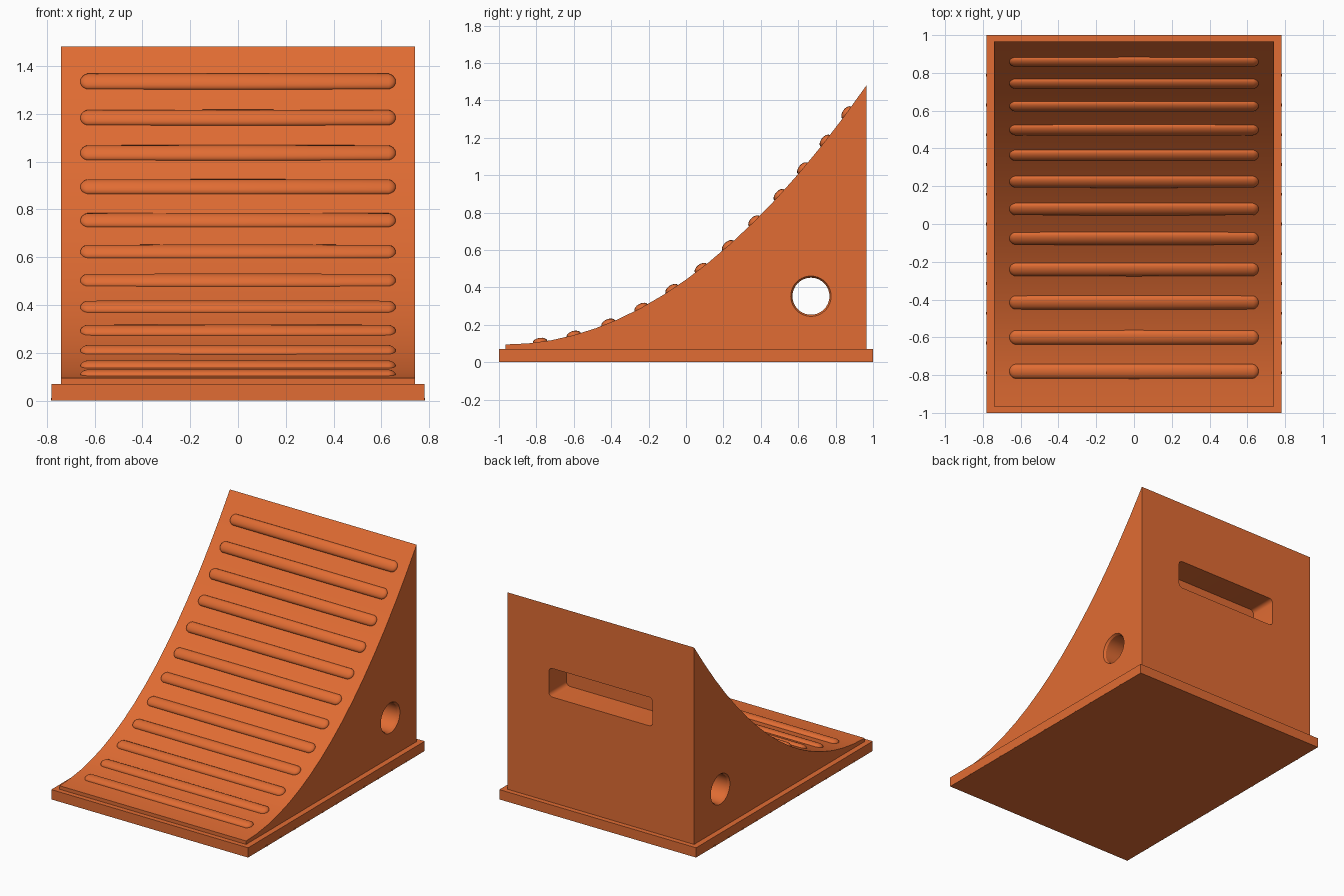
import bpy
import bmesh
import math
from mathutils import Matrix, Vector

if "Cube" in bpy.data.objects:
    bpy.data.objects.remove(bpy.data.objects["Cube"], do_unlink=True)

orange = bpy.data.materials.new("safety orange")
orange.use_nodes = True
COLOUR = (0.75, 0.15, 0.033, 1)
orange.diffuse_color = COLOUR
orange.node_tree.nodes["Principled BSDF"].inputs["Base Color"].default_value = COLOUR

HALF_W, HALF_L, LIP, CURVE = 0.74, 0.965, 0.095, 0.372


def ramp_z(y):
    """Height of the parabolic ramp."""
    return LIP + CURVE * (y + HALF_L) ** 2


def finish(bm, name):
    bmesh.ops.recalc_face_normals(bm, faces=bm.faces)
    mesh = bpy.data.meshes.new(name)
    bm.to_mesh(mesh)
    bm.free()
    mesh.materials.append(orange)
    obj = bpy.data.objects.new(name, mesh)
    bpy.context.collection.objects.link(obj)
    return obj


def smooth(obj, angle=30):
    bpy.ops.object.select_all(action="DESELECT")
    obj.select_set(True)
    bpy.context.view_layer.objects.active = obj
    bpy.ops.object.shade_smooth_by_angle(angle=math.radians(angle))


def add_box(bm, low, high):
    low, high = Vector(low), Vector(high)
    matrix = Matrix.Translation((low + high) / 2) @ Matrix.Diagonal((*(high - low), 1))
    return bmesh.ops.create_cube(bm, size=1, matrix=matrix)["verts"]


def cut(obj, cutter):
    cutter.hide_render = True
    mod = obj.modifiers.new("cut", "BOOLEAN")
    mod.operation, mod.solver, mod.object = "DIFFERENCE", "EXACT", cutter
    bpy.context.view_layer.objects.active = obj
    bpy.ops.object.modifier_apply(modifier=mod.name)
    bpy.data.objects.remove(cutter, do_unlink=True)


# Flat base plate
bm = bmesh.new()
add_box(bm, (-0.78, -1, 0), (0.78, 1, 0.07))
finish(bm, "base_plate")

# Small tread strips whose ends show along the base sides
bm = bmesh.new()
for i in range(-5, 6):
    y = i * 0.1575
    add_box(bm, (-0.783, y - 0.007, 0.0005), (0.783, y + 0.007, 0.01))
finish(bm, "tread_strips")

# Curved wedge body, extruded across the width
bm = bmesh.new()
STEPS = 16
ys = [-HALF_L + 2 * HALF_L * i / STEPS for i in range(STEPS + 1)]
profile = [(y, ramp_z(y)) for y in ys] + [(HALF_L, 0.06), (-HALF_L, 0.06)]
face = bm.faces.new([bm.verts.new((-HALF_W, y, z)) for y, z in profile])
side = bmesh.ops.extrude_face_region(bm, geom=[face])["geom"]
bmesh.ops.translate(bm, vec=(2 * HALF_W, 0, 0),
                    verts=[v for v in side if isinstance(v, bmesh.types.BMVert)])
body = finish(bm, "wedge_body")

# Cross hole with chamfered mouths
bm = bmesh.new()
rings = []
for x, r in ((-0.76, 0.108), (-0.74, 0.108), (-0.725, 0.099),
             (0.725, 0.099), (0.74, 0.108), (0.76, 0.108)):
    angles = [math.tau * i / 40 for i in range(40)]
    rings.append([bm.verts.new((x, 0.668 + r * math.cos(a), 0.353 + r * math.sin(a)))
                  for a in angles])
for a, b in zip(rings, rings[1:]):
    for i in range(len(a)):
        j = (i + 1) % len(a)
        bm.faces.new((a[i], a[j], b[j], b[i]))
bm.faces.new(rings[0])
bm.faces.new(rings[-1])
cut(body, finish(bm, "hole_cutter"))

# Hand grip pocket in the back, with rounded corners
bm = bmesh.new()
add_box(bm, (-0.412, 0.765, 0.825), (0.412, 1.0, 1.03))
long_edges = [e for e in bm.edges if abs(e.verts[0].co.y - e.verts[1].co.y) > 0.1]
bmesh.ops.bevel(bm, geom=long_edges, offset=0.03, segments=5, profile=0.5, affect="EDGES")
cut(body, finish(bm, "grip_cutter"))
smooth(body)

# Rounded grip ribs lying on the ramp, tilted to its slope
bm = bmesh.new()
for y in (-0.78, -0.6, -0.415, -0.24, -0.075, 0.08,
          0.225, 0.365, 0.5, 0.625, 0.745, 0.86):
    verts = bmesh.ops.create_uvsphere(
        bm, u_segments=16, v_segments=12, radius=1,
        matrix=Matrix.Rotation(math.pi / 2, 4, "Y"))["verts"]
    slope = math.atan(2 * CURVE * (y + HALF_L))
    place = Matrix.Translation((0, y, ramp_z(y))) @ Matrix.Rotation(slope, 4, "X")
    for v in verts:
        stretch = 0.62 * ((v.co.x > 0.01) - (v.co.x < -0.01))
        v.co = place @ Vector((v.co.x * 0.04 + stretch, v.co.y * 0.04, v.co.z * 0.023))
smooth(finish(bm, "grip_ribs"), 60)
